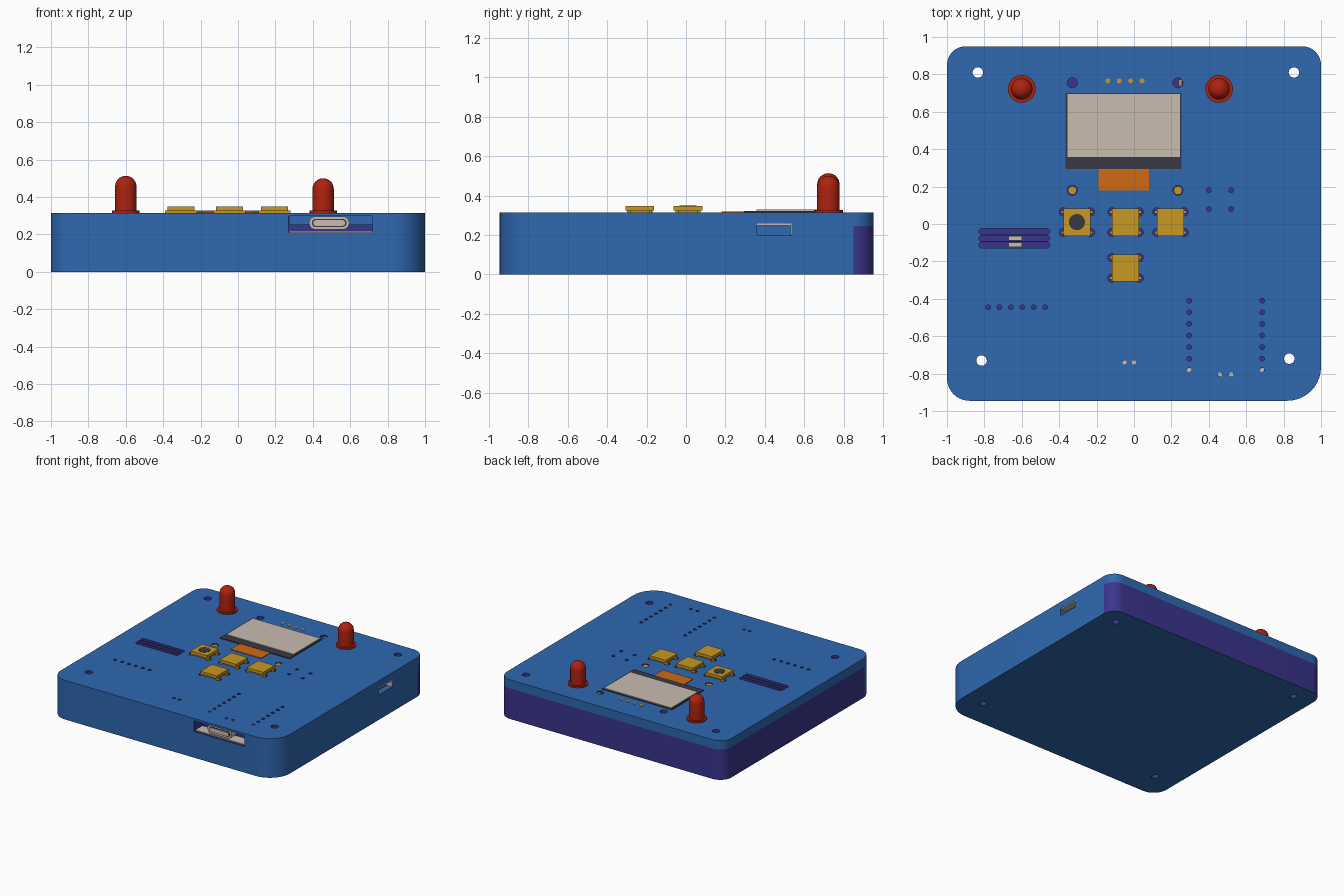
import bpy, bmesh, math
from mathutils import Matrix, Vector

old = bpy.data.objects.get("Cube")
if old:
    bpy.data.objects.remove(old, do_unlink=True)


def material(name, r, g, b):
    m = bpy.data.materials.new(name)
    m.use_nodes = True
    col = [((c / 255 + 0.055) / 1.055) ** 2.4 for c in (r, g, b)] + [1]
    m.diffuse_color = col
    m.node_tree.nodes["Principled BSDF"].inputs["Base Color"].default_value = col
    return m


BLUE = material("case blue", 46, 104, 176)
PURPLE = material("inner purple", 58, 52, 140)
GOLD = material("gold", 200, 152, 36)
RED = material("lamp red", 175, 34, 16)
PALE = material("pale metal", 202, 188, 176)
DARK = material("dark grey", 58, 58, 70)
ORANGE = material("ribbon orange", 208, 106, 18)
TOP = 0.315


# Geometry helpers working on a bmesh
def add_box(bm, x0, x1, y0, y1, z0, z1, mat=0):
    place = Matrix.Translation(((x0 + x1) / 2, (y0 + y1) / 2, (z0 + z1) / 2))
    size = Matrix.Diagonal((x1 - x0, y1 - y0, z1 - z0, 1))
    verts = bmesh.ops.create_cube(bm, size=1, matrix=place @ size)["verts"]
    for f in {f for v in verts for f in v.link_faces}:
        f.material_index = mat


def add_rod(bm, x, y, r, z0, z1, mat=0, sides=16):
    verts = bmesh.ops.create_cone(
        bm, cap_ends=True, segments=sides, radius1=r, radius2=r, depth=z1 - z0,
        matrix=Matrix.Translation((x, y, (z0 + z1) / 2)))["verts"]
    for f in {f for v in verts for f in v.link_faces}:
        f.material_index = mat


def rounded(x0, x1, y0, y1, radii, steps=10):
    """Rounded rectangle outline, radii from lower left, counter-clockwise."""
    corners = [(x0, y0, 1, 1), (x1, y0, -1, 1), (x1, y1, -1, -1), (x0, y1, 1, -1)]
    pts = []
    for i, ((x, y, sx, sy), r) in enumerate(zip(corners, radii)):
        for k in range(steps + 1):
            a = math.pi + (i + k / steps) * math.pi / 2
            pts.append((x + sx * r + r * math.cos(a), y + sy * r + r * math.sin(a)))
    return pts


def add_prism(bm, points, levels, mat=0):
    """Stack the outline at each level, with caps."""
    rings = [[bm.verts.new((x, y, z)) for x, y in points] for z in levels]
    n = len(points)
    faces = [bm.faces.new(rings[0][::-1]), bm.faces.new(rings[-1])]
    for a, b in zip(rings, rings[1:]):
        for i in range(n):
            j = (i + 1) % n
            faces.append(bm.faces.new((a[i], a[j], b[j], b[i])))
    for f in faces:
        f.material_index = mat
    return [v for ring in rings for v in ring]


def finish(name, bm, *mats, smooth=True):
    me = bpy.data.meshes.new(name)
    bm.to_mesh(me)
    bm.free()
    for m in mats:
        me.materials.append(m)
    ob = bpy.data.objects.new(name, me)
    bpy.context.collection.objects.link(ob)
    if smooth:
        shade(ob)
    return ob


def shade(ob):
    bpy.ops.object.select_all(action='DESELECT')
    ob.select_set(True)
    bpy.context.view_layer.objects.active = ob
    bpy.ops.object.shade_smooth_by_angle(angle=math.radians(35))


def box(name, mat, *dims):
    bm = bmesh.new()
    add_box(bm, *dims)
    return finish(name, bm, mat, smooth=False)


# Positions of repeated details
screws = [(-0.835, 0.81), (0.855, 0.81), (-0.815, -0.73), (0.83, -0.72)]
buttons = [(-0.305, 0.01), (-0.045, 0.01), (0.195, 0.01), (-0.045, -0.235)]
legs = [(bx + sx * 0.073, by + sy * 0.055) for bx, by in buttons
        for sx in (-1, 1) for sy in (-1, 1)]
mounts = [(-0.33, 0.755), (0.235, 0.755), (-0.33, 0.18), (0.235, 0.18)]
pinholes = [(x, y) for x in (0.4, 0.52) for y in (0.08, 0.18)]
pinholes += [(-0.78 + i * 0.061, -0.445) for i in range(6)]
pinholes += [(x, -0.41 - i * 0.062) for x in (0.295, 0.685) for i in range(6)]
pale_pins = [(0.295, -0.78), (0.685, -0.78), (0.46, -0.805), (0.52, -0.805),
             (-0.05, -0.74), (0.0, -0.74)]

# Case body: rear and one side wall are purple below the lid
bm = bmesh.new()
add_prism(bm, rounded(-1, 1, -0.945, 0.95, (0.12, 0.18, 0.1, 0.1)), (0, 0.245, TOP))
bm.normal_update()
for f in bm.faces:
    side = f.normal.y > 0.02 or f.normal.x < -0.98
    if abs(f.normal.z) < 0.5 and side and f.calc_center_median().z < 0.245:
        f.material_index = 1
case = finish("case", bm, BLUE, PURPLE, smooth=False)

# Openings: screw holes, pin holes, vents, port and side slot
bm = bmesh.new()
for x, y in screws:
    add_rod(bm, x, y, 0.028, -0.1, 0.4, 1, 24)
for x, y in pinholes:
    add_rod(bm, x, y, 0.013, 0.25, 0.4, 1, 12)
for x, y in pale_pins:
    add_rod(bm, x, y, 0.012, 0.304, 0.4, 1, 12)
for x, y in legs:
    add_rod(bm, x, y, 0.022, 0.28, 0.4, 1)
for x, y in mounts:
    add_rod(bm, x, y, 0.027, 0.25, 0.4, 1)
for y in (-0.04, -0.076, -0.112):
    r = 0.0155
    add_prism(bm, rounded(-0.83, -0.45, y - r, y + r, [r * 0.98] * 4, 4), (0.26, 0.4), 1)
add_box(bm, 0.27, 0.72, -1.1, -0.83, 0.21, 0.298, 1)
add_box(bm, 0.95, 1.1, 0.36, 0.535, 0.2, 0.259, 0)
cutter = finish("opening_cutter", bm, BLUE, PURPLE, smooth=False)
cutter.hide_render = True
cutter.hide_viewport = False
mod = case.modifiers.new("openings", 'BOOLEAN')
mod.operation = 'DIFFERENCE'
mod.solver = 'EXACT'
mod.object = cutter
bpy.context.view_layer.objects.active = case
bpy.ops.object.modifier_apply(modifier=mod.name)
bpy.data.objects.remove(cutter, do_unlink=True)
shade(case)

# Display with its frame and ribbon
box("display_frame", DARK, -0.365, 0.255, 0.295, 0.7, 0.31, 0.322)
box("display_panel", PALE, -0.355, 0.245, 0.357, 0.695, 0.32, 0.328)
box("display_ribbon", ORANGE, -0.19, 0.08, 0.18, 0.296, 0.31, 0.32)

# Lamps: flange, barrel and dome turned from one profile
for name, x, top in (("left_lamp", 0.455, 0.5), ("right_lamp", -0.6, 0.513)):
    r = 0.057
    profile = [(0.074, 0.31), (0.074, 0.327), (r, 0.327)]
    profile += [(r * math.cos(a), top - r + r * math.sin(a))
                for a in [i * math.pi / 16 for i in range(9)]]
    bm = bmesh.new()
    vs = [bm.verts.new((px, 0, pz)) for px, pz in profile]
    es = [bm.edges.new(p) for p in zip(vs, vs[1:])]
    bmesh.ops.spin(bm, geom=vs + es, cent=(0, 0, 0), axis=(0, 0, 1),
                   angle=math.tau, steps=32)
    bmesh.ops.remove_doubles(bm, verts=bm.verts, dist=0.0005)
    bmesh.ops.recalc_face_normals(bm, faces=bm.faces)
    bmesh.ops.translate(bm, verts=bm.verts, vec=Vector((x, 0.722, 0)))
    finish(name, bm, RED)

# Push buttons with legs; the first has a dark cap
for i, (x, y) in enumerate(buttons):
    bm = bmesh.new()
    h = 0.073
    add_box(bm, x - 0.064, x + 0.064, y - 0.064, y + 0.064, 0.31, 0.326)
    add_box(bm, x - h, x + h, y - h, y + h, 0.325, 0.348)
    for sx in (-1, 1):
        for sy in (-1, 1):
            lx, ly = x + sx * 0.073, y + sy * 0.055
            add_box(bm, lx - 0.012, lx + 0.012, ly - 0.008, ly + 0.008, 0.281, 0.327)
    finish(f"button_{i + 1}", bm, GOLD, smooth=False)
bm = bmesh.new()
add_rod(bm, *buttons[0], 0.043, 0.345, 0.35, 0, 32)
finish("button_cap", bm, DARK)

# Gold header pins and solder pads inside the mounting holes
bm = bmesh.new()
for i in range(4):
    add_rod(bm, -0.14 + i * 0.061, 0.765, 0.013, 0.3, 0.319)
add_box(bm, 0.238, 0.256, 0.738, 0.772, 0.249, 0.31)
for x, y in mounts[2:]:
    add_rod(bm, x, y, 0.023, 0.249, 0.31)
finish("gold_pins", bm, GOLD)
bm = bmesh.new()
for x, y in pale_pins:
    add_rod(bm, x, y, 0.0115, 0.29, 0.308)
finish("pale_pins", bm, PALE)

# Switch seen through the vents
bm = bmesh.new()
for y in (-0.076, -0.112):
    add_box(bm, -0.67, -0.6, y - 0.012, y + 0.012, 0.255, 0.3)
finish("vent_switch", bm, PALE, smooth=False)

# Front port: board, backing, connector shell and tongue
box("port_board", PALE, 0.272, 0.718, -0.93, -0.84, 0.211, 0.218)
box("port_backing", BLUE, 0.272, 0.718, -0.86, -0.831, 0.25, 0.297)


def stadium(name, mat, x0, x1, z0, z1, y0, y1):
    bm = bmesh.new()
    r = (z1 - z0) * 0.49
    add_prism(bm, rounded(x0, x1, z0, z1, [r] * 4, 6), (-y1, -y0))
    # Stand the outline up so that it faces the front
    bmesh.ops.rotate(bm, verts=bm.verts, cent=(0, 0, 0),
                     matrix=Matrix.Rotation(math.pi / 2, 3, 'X'))
    return finish(name, bm, mat)


stadium("port_shell", PALE, 0.38, 0.595, 0.226, 0.296, -0.93, -0.84)
stadium("port_mouth", DARK, 0.395, 0.58, 0.24, 0.282, -0.933, -0.929)
stadium("port_tongue", PALE, 0.402, 0.573, 0.246, 0.276, -0.936, -0.932)

# Pale lining of the side slot
box("slot_roof", PALE, 0.951, 0.999, 0.361, 0.534, 0.249, 0.2585)
box("slot_end", PALE, 0.951, 0.999, 0.53, 0.5345, 0.201, 0.25)
